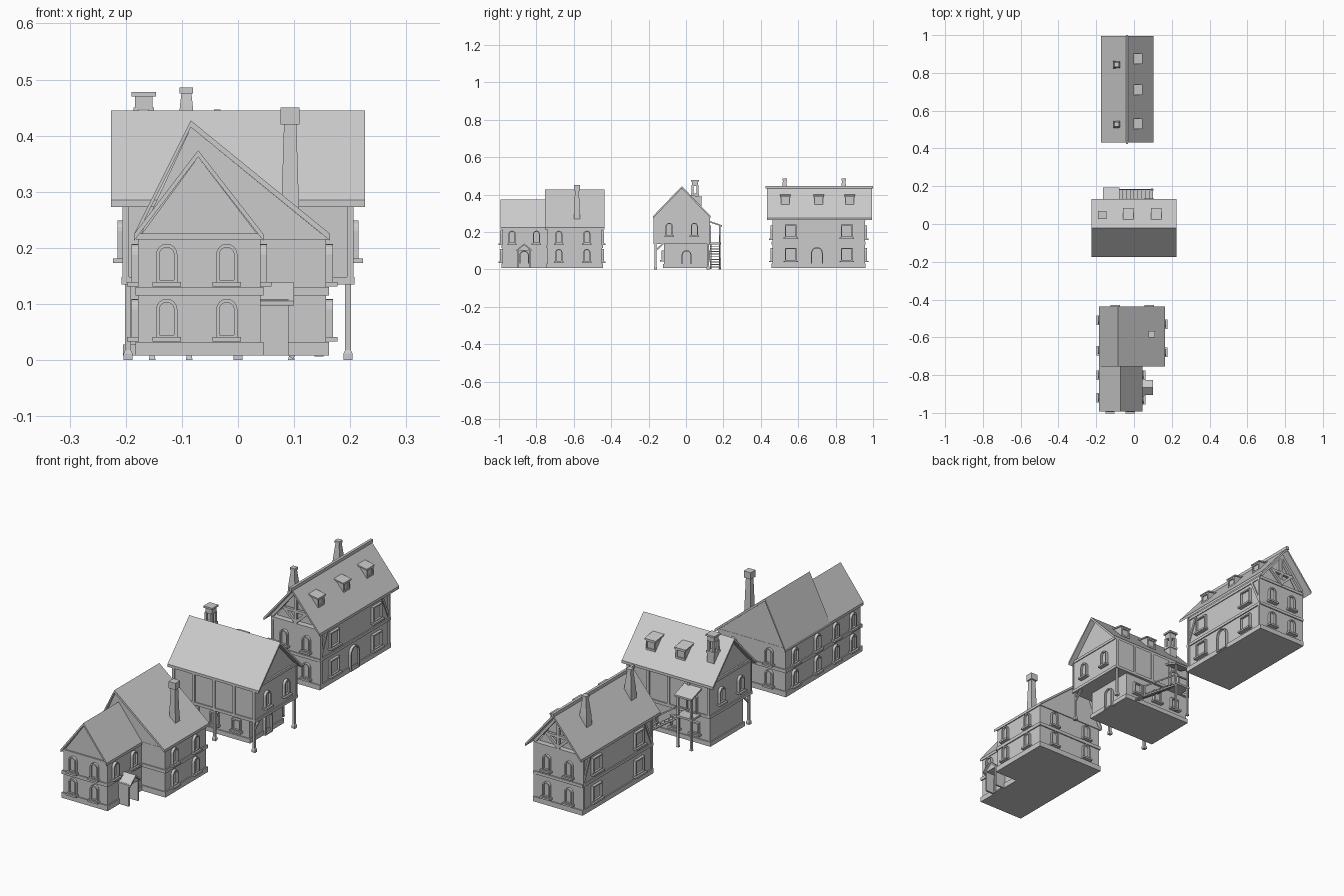
import bpy, bmesh, math
from mathutils import Vector

cube = bpy.data.objects.get("Cube")
if cube:
    bpy.data.objects.remove(cube)

mat = bpy.data.materials.new("plain grey")
mat.use_nodes = True
GREY = (0.6, 0.6, 0.6, 1)
mat.diffuse_color = GREY
mat.node_tree.nodes["Principled BSDF"].inputs["Base Color"].default_value = GREY


def finish(name, bm):
    bmesh.ops.recalc_face_normals(bm, faces=bm.faces)
    mesh = bpy.data.meshes.new(name)
    bm.to_mesh(mesh)
    bm.free()
    mesh.materials.append(mat)
    ob = bpy.data.objects.new(name, mesh)
    bpy.context.collection.objects.link(ob)
    return ob


def place(axis, u, d, z):
    """Profile coordinate u, depth d along axis."""
    return (d, u, z) if axis == "x" else (u, d, z)


def prism(name, pts, axis, a, b):
    bm = bmesh.new()
    ends = [[bm.verts.new(place(axis, u, d, z)) for u, z in pts] for d in (a, b)]
    for loop in ends:
        bm.faces.new(loop)
    for i in range(len(pts)):
        j = (i + 1) % len(pts)
        bm.faces.new((ends[0][i], ends[0][j], ends[1][j], ends[1][i]))
    return finish(name, bm)


def box(name, x0, x1, y0, y1, z0, z1):
    return prism(name, [(x0, z0), (x1, z0), (x1, z1), (x0, z1)], "y", y0, y1)


def ring(name, outer, inner, axis, a, b):
    bm = bmesh.new()
    v = [[bm.verts.new(place(axis, u, d, z)) for u, z in loop]
         for loop, d in ((outer, a), (outer, b), (inner, b), (inner, a))]
    n = len(outer)
    for k in range(4):
        for i in range(n):
            j = (i + 1) % n
            bm.faces.new((v[k][i], v[k][j], v[(k + 1) % 4][j], v[(k + 1) % 4][i]))
    return finish(name, bm)


def taper(name, x, y, levels):
    """Stack of square sections (half width, z)."""
    bm = bmesh.new()
    rows = [[bm.verts.new((x + sx * h, y + sy * h, z))
             for sx, sy in ((-1, -1), (1, -1), (1, 1), (-1, 1))] for h, z in levels]
    bm.faces.new(rows[0])
    bm.faces.new(rows[-1])
    for lo, hi in zip(rows, rows[1:]):
        for i in range(4):
            bm.faces.new((lo[i], lo[i - 1], hi[i - 1], hi[i]))
    return finish(name, bm)


def beam(name, p, q, w=0.012):
    p, q = Vector(p), Vector(q)
    bm = bmesh.new()
    bmesh.ops.create_cube(bm, size=1)
    bmesh.ops.scale(bm, vec=(w, w, (q - p).length), verts=bm.verts)
    ob = finish(name, bm)
    ob.location = (p + q) / 2
    ob.rotation_euler = (q - p).to_track_quat("Z", "Y").to_euler()


def outline(c, z, w, h, arched):
    pts = [(c - w / 2, z), (c + w / 2, z)]
    if not arched:
        return pts + [(c + w / 2, z + h), (c - w / 2, z + h)]
    r = w / 2
    return pts + [(c + r * math.cos(t * math.pi / 8), z + h - r + r * math.sin(t * math.pi / 8))
                  for t in range(9)]


def opening(name, axis, wall, out, c, z, w=0.026, h=0.058, arched=True, sill=True):
    """Framed opening on a wall; out is the outward sign."""
    f = 0.006
    inner = outline(c, z, w, h, arched)
    ring(name + "_frame", outline(c, z - f, w + 2 * f, h + 2 * f, arched), inner,
         axis, wall - out * 0.004, wall + out * 0.012)
    prism(name + "_pane", inner, axis, wall, wall + out * 0.003)
    if sill:
        s = w / 2 + 0.012
        prism(name + "_sill", [(c - s, z - 0.012), (c + s, z - 0.012), (c + s, z - 0.004), (c - s, z - 0.004)],
              axis, wall, wall + out * 0.02)


def roof(name, axis, left, ridge, right, a, b, t=0.012):
    pts = [left, ridge, right]
    prism(name, pts + [(u, z - t) for u, z in reversed(pts)], axis, a, b)


def storeys(name, x0, x1, y0, y1, bands, top):
    """Wall block with plinth and projecting floor bands."""
    box(name + "_walls", x0, x1, y0, y1, 0.008, top)
    for lo, hi, e in bands:
        box(name + "_band", x0 - e, x1 + e, y0 - e, y1 + e, lo, hi)


# House with a front wing
BANDS = [(0.008, 0.032, 0.005), (0.115, 0.13, 0.005), (0.215, 0.226, 0.004)]
storeys("wing", -0.178, 0.04, -0.982, -0.7, BANDS, 0.226)
storeys("main_house", -0.178, 0.157, -0.74, -0.45, BANDS, 0.226)
prism("wing_gable", [(-0.175, 0.22), (0.038, 0.22), (-0.071, 0.362)], "y", -0.98, -0.7)
prism("main_gable", [(-0.175, 0.22), (0.155, 0.22), (-0.084, 0.415)], "y", -0.743, -0.447)
roof("wing_roof", "y", (-0.185, 0.225), (-0.071, 0.374), (0.045, 0.225), -0.993, -0.74)
roof("main_roof", "y", (-0.185, 0.225), (-0.084, 0.427), (0.164, 0.225), -0.755, -0.437)
taper("tall_chimney", 0.093, -0.583, [(0.017, 0.23), (0.011, 0.42), (0.017, 0.42), (0.017, 0.45)])
for z in (0.045, 0.143):
    for x in (-0.127, -0.02):
        opening("wing_front_window", "y", -0.982, -1, x, z)
    for y in (-0.92, -0.8, -0.67, -0.51):
        opening("left_wall_window", "x", -0.178, -1, y, z)
    for y in (-0.68, -0.53):
        opening("right_wall_window", "x", 0.157, 1, y, z)
    for x in (-0.1, 0.08):
        opening("rear_window", "y", -0.45, 1, x, z)
for y in (-0.93, -0.8):
    opening("wing_side_window", "x", 0.04, 1, y, 0.143)

# Gabled porch on the wing
for y in (-0.898, -0.832):
    box("porch_side", 0.04, 0.09, y - 0.004, y + 0.004, 0.008, 0.108)
roof("porch_roof", "x", (-0.905, 0.105), (-0.865, 0.138), (-0.825, 0.105), 0.04, 0.1, 0.008)
prism("porch_gable", [(-0.9, 0.1), (-0.83, 0.1), (-0.865, 0.132)], "x", 0.04, 0.09)
opening("porch_door", "x", 0.04, 1, -0.865, 0.014, 0.04, 0.08, True, False)

# Middle house on posts
storeys("lower_storey", -0.2, 0.14, -0.118, 0.115, [(0.008, 0.028, 0.005)], 0.142)
storeys_top = box("upper_storey", -0.203, 0.203, -0.168, 0.122, 0.14, 0.292)
prism("upper_gable", [(-0.165, 0.29), (0.12, 0.29), (-0.022, 0.432)], "x", -0.2, 0.2)
roof("middle_roof", "x", (-0.176, 0.285), (-0.022, 0.445), (0.132, 0.285), -0.226, 0.226)
box("floor_beam", -0.208, 0.208, -0.173, 0.127, 0.135, 0.148)
for x in (-0.196, 0, 0.196):
    taper("front_post", x, -0.164, [(0.008, 0), (0.008, 0.012), (0.005, 0.018), (0.005, 0.14)])
    beam("post_bracket", (x, -0.162, 0.1), (x, -0.122, 0.138), 0.008)
taper("rear_post", 0.196, 0.118, [(0.008, 0), (0.008, 0.012), (0.005, 0.018), (0.005, 0.14)])
for x in (-0.2, -0.1, 0, 0.1, 0.2):
    for y in (-0.17, 0.124):
        box("upright_timber", x - 0.006, x + 0.006, y - 0.003, y + 0.003, 0.145, 0.288)
for s in (-1, 1):
    for y in (-0.09, 0.045):
        opening("gable_end_window", "x", s * 0.203, s, y, 0.185)
    box("gable_tie", s * 0.203 - 0.004, s * 0.203 + 0.004, -0.165, 0.12, 0.282, 0.294)
for x in (-0.13, -0.03, 0.08):
    opening("ground_window", "y", -0.118, -1, x, 0.055, 0.03, 0.04, False)
    opening("ground_rear_window", "y", 0.115, 1, x, 0.055, 0.03, 0.04, False)
opening("side_door", "x", 0.14, 1, 0.003, 0.012, 0.04, 0.085, True, False)

# Lantern chimney
taper("chimney_base", -0.168, 0.048, [(0.018, 0.32), (0.018, 0.395), (0.021, 0.395), (0.021, 0.405),
                                     (0.016, 0.405), (0.016, 0.447)][:5])
for sx in (-1, 1):
    for sy in (-1, 1):
        taper("chimney_leg", -0.168 + sx * 0.013, 0.048 + sy * 0.013, [(0.005, 0.4), (0.005, 0.45)])
taper("chimney_cap", -0.168, 0.048, [(0.016, 0.447), (0.016, 0.47), (0.022, 0.47), (0.022, 0.478)])

# Outside stair, landing and its roof
box("landing", -0.16, -0.08, 0.12, 0.186, 0.134, 0.143)
for x in (-0.153, -0.087):
    taper("landing_post", x, 0.18, [(0.006, 0), (0.004, 0.01), (0.004, 0.232)])
prism("landing_roof", [(0.12, 0.253), (0.193, 0.228), (0.193, 0.236), (0.12, 0.261)], "x", -0.163, -0.077)
beam("landing_rail", (-0.153, 0.18, 0.18), (-0.087, 0.18, 0.18), 0.006)
for i in range(9):
    x = -0.07 + i * 0.02
    z = 0.126 - i * 0.014
    box("stair_tread", x - 0.011, x + 0.011, 0.132, 0.182, z - 0.005, z)
for y in (0.132, 0.182):
    beam("stair_stringer", (-0.085, y, 0.13), (0.1, y, 0.005), 0.007)
beam("stair_rail", (-0.085, 0.182, 0.18), (0.095, 0.182, 0.055), 0.006)
taper("stair_post", 0.095, 0.182, [(0.006, 0), (0.004, 0.008), (0.004, 0.06)])
opening("landing_door", "y", 0.122, 1, -0.12, 0.148, 0.04, 0.08, True, False)

# Long rear house
storeys("long_house", -0.155, 0.08, 0.463, 0.955,
        [(0.008, 0.03, 0.005), (0.132, 0.145, 0.005), (0.262, 0.275, 0.004)], 0.275)
prism("long_gable", [(-0.15, 0.27), (0.075, 0.27), (-0.037, 0.425)], "y", 0.485, 0.935)
roof("long_roof", "y", (-0.176, 0.275), (-0.037, 0.44), (0.102, 0.275), 0.432, 0.995)
box("ridge_board", -0.043, -0.031, 0.424, 1.0, 0.432, 0.447)
for wall, out in ((0.463, -1), (0.955, 1)):
    y = wall
    beam("king_post", (-0.037, y, 0.27), (-0.037, y, 0.428))
    beam("collar_tie", (-0.095, y, 0.33), (0.02, y, 0.33))
    for s in (-1, 1):
        beam("gable_brace", (-0.037, y, 0.28), (-0.037 + s * 0.06, y, 0.335))
        beam("gable_rafter", (-0.037 + s * 0.115, y, 0.28), (-0.037, y, 0.42))
        for z in (0.05, 0.17):
            opening("end_window", "y", wall, out, -0.037 + s * 0.055, z)
for wall, out in ((-0.155, -1), (0.08, 1)):
    for y in (0.56, 0.86):
        for z in (0.05, 0.175):
            opening("long_side_window", "x", wall, out, y, z, 0.052, 0.058, False)
    for y, s in ((0.468, 1), (0.95, -1)):
        beam("corner_post", (wall, y, 0.03), (wall, y, 0.27))
        beam("wall_brace", (wall, y, 0.15), (wall, y + s * 0.05, 0.26), 0.01)
opening("front_door", "x", 0.08, 1, 0.7, 0.018, 0.052, 0.095, True, False)
for y in (0.527, 0.843):
    taper("slim_chimney", -0.092, y, [(0.02, 0.34), (0.017, 0.4), (0.009, 0.475), (0.012, 0.475), (0.012, 0.486)])


# Dormers: sloping lid over a boxed front
def dormer(name, axis, c, front, back, base, top):
    d = outline(c, base + 0.008, 0.034, top - base - 0.016, False)
    o = outline(c, base, 0.046, top - base, False)
    other = "x" if axis == "y" else "y"
    prism(name + "_cheeks", [(front, base - 0.004), (front, top), (back, top + 0.008), (back, base - 0.004)],
          other, c - 0.023, c + 0.023)
    ring(name + "_frame", o, d, axis, front - 0.002, front + 0.005)
    prism(name + "_lid", [(front + 0.008, top - 0.002), (front + 0.008, top + 0.004),
                          (back, top + 0.013), (back, top + 0.006)], other, c - 0.028, c + 0.028)


for y in (0.53, 0.71, 0.875):
    dormer("long_house_dormer", "x", y, 0.037, -0.005, 0.345, 0.387)
for x in (-0.03, 0.118):
    dormer("middle_dormer", "y", x, 0.078, 0.025, 0.338, 0.384)
